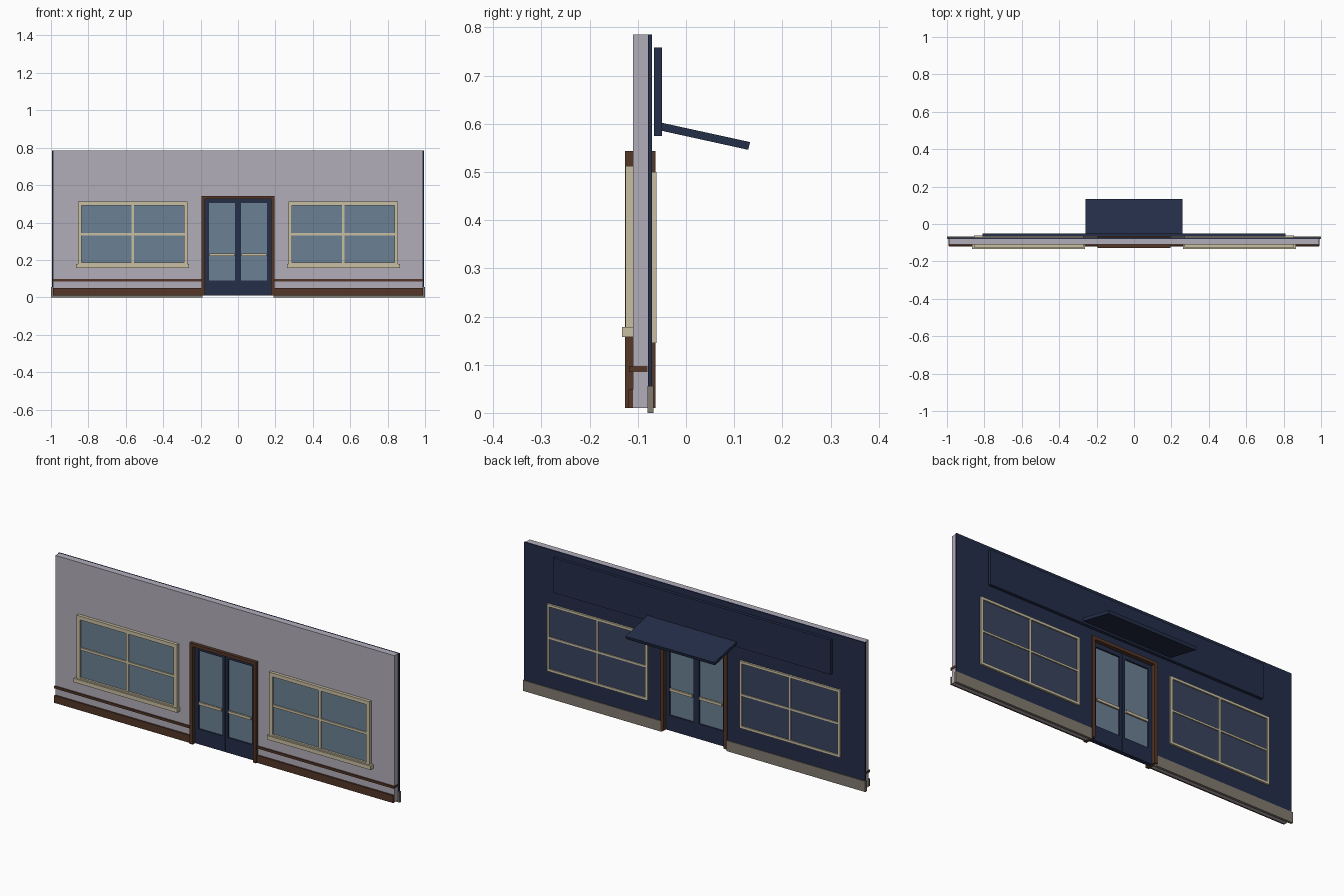
import bpy, bmesh

if "Cube" in bpy.data.objects:
    bpy.data.objects.remove(bpy.data.objects["Cube"])


def mat(name, r, g, b):
    lin = [((c / 255 + 0.055) / 1.055) ** 2.4 for c in (r, g, b)]
    m = bpy.data.materials.new(name)
    m.diffuse_color = (*lin, 1)
    m.use_nodes = True
    m.node_tree.nodes["Principled BSDF"].inputs["Base Color"].default_value = m.diffuse_color
    return m


PLASTER = mat("lavender plaster", 178, 174, 185)
NAVY = mat("navy paint", 36, 46, 73)
BROWN = mat("brown wood", 84, 55, 39)
CREAM = mat("cream trim", 201, 191, 162)
GLASS = mat("blue grey glass", 107, 129, 147)
DARK = mat("dark glass", 56, 67, 94)
STONE = mat("grey stone", 130, 123, 111)


def boxes(name, material, parts):
    """One object made of boxes given as (x0, x1, y0, y1, z0, z1)."""
    bm = bmesh.new()
    for x0, x1, y0, y1, z0, z1 in parts:
        vs = bmesh.ops.create_cube(bm, size=1)["verts"]
        for v in vs:
            v.co = (x1 if v.co.x > 0 else x0,
                    y1 if v.co.y > 0 else y0,
                    z1 if v.co.z > 0 else z0)
    return finish(name, material, bm)


def finish(name, material, bm):
    bmesh.ops.recalc_face_normals(bm, faces=bm.faces)
    me = bpy.data.meshes.new(name)
    bm.to_mesh(me)
    bm.free()
    me.materials.append(material)
    ob = bpy.data.objects.new(name, me)
    bpy.context.collection.objects.link(ob)
    return ob


def both(parts):
    """The parts plus their mirror images across x = 0."""
    return parts + [(-b, -a, *rest) for a, b, *rest in parts]


def frame(x0, x1, z0, z1, w, y0, y1):
    """Four bars around a rectangle, w wide."""
    return [(x0, x0 + w, y0, y1, z0, z1), (x1 - w, x1, y0, y1, z0, z1),
            (x0 + w, x1 - w, y0, y1, z0, z0 + w),
            (x0 + w, x1 - w, y0, y1, z1 - w, z1)]


def cross(x0, x1, z0, z1, w, y0, y1):
    """Glazing bars crossing in the middle of a rectangle."""
    cx, cz, h = (x0 + x1) / 2, (z0 + z1) / 2, w / 2
    return [(cx - h, cx + h, y0, y1, z0, z1),
            (x0, cx - h, y0, y1, cz - h, cz + h),
            (cx + h, x1, y0, y1, cz - h, cz + h)]


# walls around the door opening
D, DT = 0.185, 0.535
boxes("inner_wall", PLASTER, both([(D, 0.99, -0.11, -0.079, 0.01, 0.785)])
      + [(-D, D, -0.11, -0.079, DT, 0.785)])
boxes("outer_wall", NAVY, both([(D, 0.995, -0.079, -0.071, 0.03, 0.785)])
      + [(-D, D, -0.079, -0.071, DT, 0.785)])

# base trims
boxes("stone_plinth", STONE, both([(0.19, 1.0, -0.08, -0.067, 0, 0.056)]))
boxes("skirting_board", BROWN, both([(0.19, 0.99, -0.119, -0.109, 0.01, 0.049)]))
boxes("wall_rail", BROWN, both([(0.19, 0.993, -0.117, -0.08, 0.085, 0.097)]))

# inner windows
W0, W1 = 0.269, 0.856
boxes("inner_window_frame", CREAM,
      both(frame(W0, W1, 0.165, 0.512, 0.02, -0.126, -0.109)))
boxes("inner_window_bars", CREAM,
      both(cross(W0 + 0.02, W1 - 0.02, 0.18, 0.493, 0.013, -0.121, -0.112)))
boxes("inner_window_glass", GLASS,
      both([(W0 + 0.01, W1 - 0.01, -0.115, -0.109, 0.175, 0.5)]))
boxes("window_sill", CREAM, both([(0.262, 0.867, -0.133, -0.109, 0.157, 0.178)]))

# outer windows
boxes("outer_window_frame", CREAM,
      both(frame(W0, W1, 0.145, 0.5, 0.013, -0.072, -0.061)))
boxes("outer_window_bars", CREAM,
      both(cross(W0 + 0.013, W1 - 0.013, 0.158, 0.487, 0.01, -0.07, -0.062)))
boxes("outer_window_glass", DARK,
      both([(W0 + 0.005, W1 - 0.005, -0.072, -0.067, 0.15, 0.495)]))

# door surround
boxes("door_frame", BROWN, both([(0.176, 0.194, -0.127, -0.063, 0.01, 0.543)])
      + [(-0.176, 0.176, -0.127, -0.063, 0.526, 0.543)])

# double door
Y0, Y1 = -0.106, -0.084
boxes("door_leaf", NAVY, both([
    (0.001, 0.016, Y0, Y1, 0.01, 0.526), (0.156, 0.176, Y0, Y1, 0.01, 0.526),
    (0.016, 0.156, Y0, Y1, 0.01, 0.09), (0.016, 0.156, Y0, Y1, 0.504, 0.526)]))
boxes("door_glass", GLASS, both([(0.014, 0.158, -0.098, -0.092, 0.088, 0.506)]))
boxes("door_push_bar", CREAM, both([
    (0.02, 0.152, -0.112, -0.104, 0.221, 0.235),
    (0.02, 0.152, -0.086, -0.078, 0.221, 0.235)]))

# blank sign board over the entrance
boxes("sign_board", NAVY, [(-0.81, 0.81, -0.066, -0.05, 0.575, 0.758)])

# sloping canopy
bm = bmesh.new()
profile = [(-0.053, 0.586), (-0.05, 0.602), (0.133, 0.562), (0.129, 0.546)]
face = bm.faces.new([bm.verts.new((-0.26, y, z)) for y, z in profile])
ext = bmesh.ops.extrude_face_region(bm, geom=[face])["geom"]
bmesh.ops.translate(bm, vec=(0.52, 0, 0),
                    verts=[g for g in ext if isinstance(g, bmesh.types.BMVert)])
finish("entrance_canopy", NAVY, bm)
